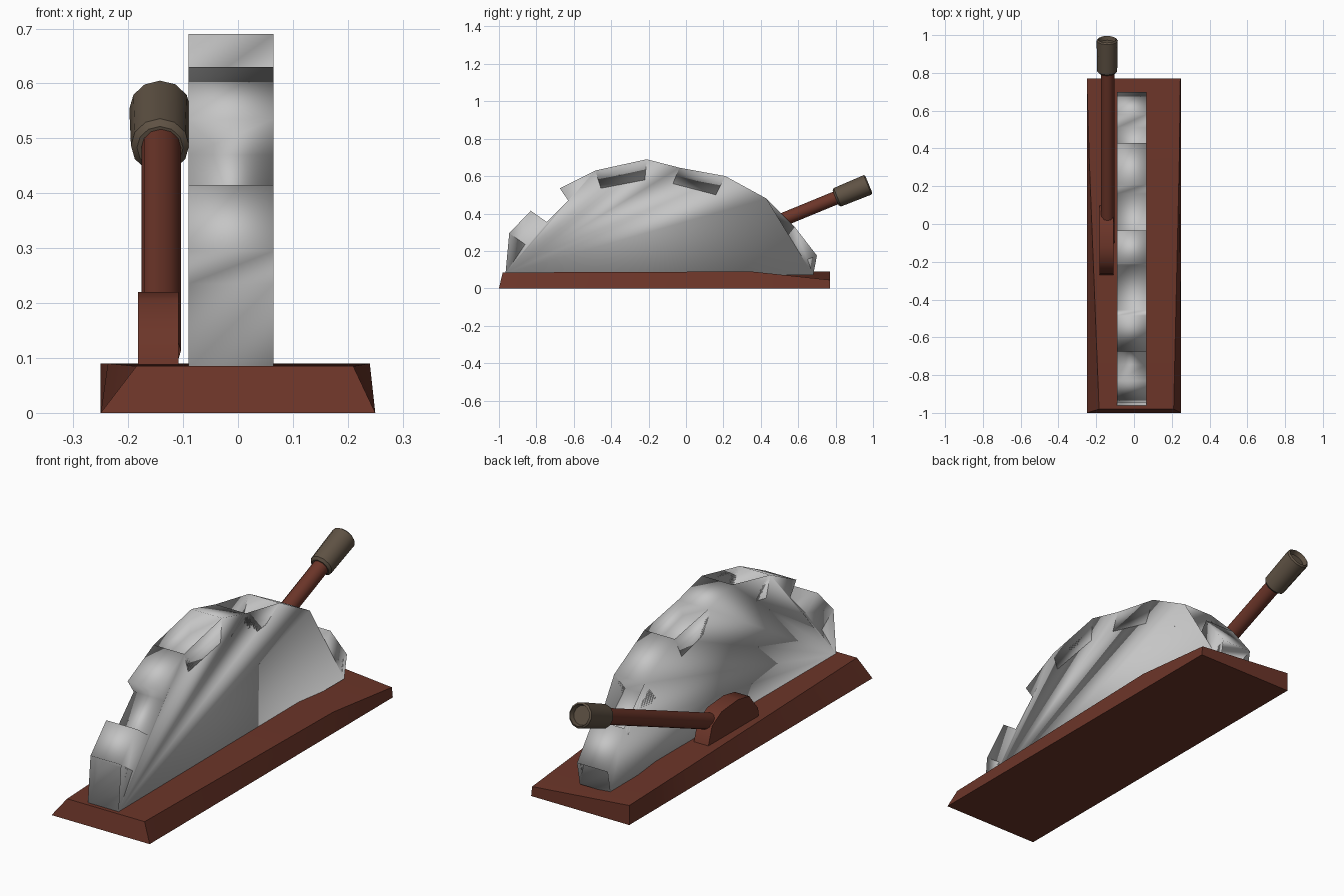
import bpy, bmesh, math
from mathutils import Vector

if "Cube" in bpy.data.objects:
    bpy.data.objects.remove(bpy.data.objects["Cube"])


def material(name, rgb):
    m = bpy.data.materials.new(name)
    m.diffuse_color = (*rgb, 1)
    m.use_nodes = True
    m.node_tree.nodes["Principled BSDF"].inputs["Base Color"].default_value = m.diffuse_color
    return m


RUST = material("rust_brown", (0.15, 0.036, 0.022))
STEEL = material("light_grey", (0.56, 0.56, 0.56))
GRIP = material("dark_taupe", (0.115, 0.085, 0.058))


def finish(bm, name, mat, angle=None):
    bmesh.ops.recalc_face_normals(bm, faces=bm.faces)
    me = bpy.data.meshes.new(name)
    bm.to_mesh(me)
    bm.free()
    ob = bpy.data.objects.new(name, me)
    bpy.context.collection.objects.link(ob)
    me.materials.append(mat)
    for p in me.polygons:
        p.use_smooth = True
    if angle:
        me.set_sharp_from_angle(angle=math.radians(angle))
    return ob


def extrude_profile(name, pts, x0, x1, mat, angle=None):
    """Extrude a (y, z) outline along x."""
    bm = bmesh.new()
    a = [bm.verts.new((x0, y, z)) for y, z in pts]
    b = [bm.verts.new((x1, y, z)) for y, z in pts]
    bm.faces.new(a)
    bm.faces.new(b[::-1])
    n = len(pts)
    for i in range(n):
        j = (i + 1) % n
        bm.faces.new((a[i], a[j], b[j], b[i]))
    bmesh.ops.triangulate(bm, faces=[f for f in bm.faces if len(f.verts) > 4])
    return finish(bm, name, mat, angle)


def lathe(name, start, direction, rings, sides, mat, angle=40):
    """Rings of (distance, radius) along an axis, closed at both ends."""
    bm = bmesh.new()
    d = Vector(direction).normalized()
    u = Vector((1, 0, 0))
    v = d.cross(u)
    loops = []
    for t, r in rings:
        c = Vector(start) + d * t
        loops.append([bm.verts.new(c + r * (u * math.cos(k) + v * math.sin(k)))
                      for k in (2 * math.pi * i / sides for i in range(sides))])
    for p, q in zip(loops, loops[1:]):
        for i in range(sides):
            j = (i + 1) % sides
            bm.faces.new((p[i], p[j], q[j], q[i]))
    bm.faces.new(loops[0][::-1])
    bm.faces.new(loops[-1])
    return finish(bm, name, mat, angle)


# Base plank: narrower top at the front, worn down at the back right corner
bottom = [(-0.25, -1, 0), (0.25, -1, 0), (0.25, 0.35, 0), (0.25, 0.77, 0),
          (-0.25, 0.77, 0), (-0.25, 0.35, 0)]
top = [(-0.185, -0.98, 0.085), (0.21, -0.98, 0.085), (0.24, 0.35, 0.09),
       (0.245, 0.77, 0.045), (-0.25, 0.77, 0.09), (-0.237, 0.35, 0.09)]
bm = bmesh.new()
lo = [bm.verts.new(p) for p in bottom]
hi = [bm.verts.new(p) for p in top]
for ring in (lo, hi):
    bm.faces.new((ring[0], ring[1], ring[2], ring[5]))
    bm.faces.new((ring[5], ring[2], ring[3], ring[4]))
for i in range(6):
    j = (i + 1) % 6
    bm.faces.new((lo[i], lo[j], hi[j], hi[i]))
finish(bm, "base", RUST, 60)

# Half gear with five teeth
gear = [(-0.965, 0.08), (-0.86, 0.235), (-0.945, 0.295), (-0.83, 0.415),
        (-0.745, 0.355), (-0.63, 0.47), (-0.675, 0.535), (-0.485, 0.63),
        (-0.455, 0.535), (-0.22, 0.58), (-0.21, 0.69), (-0.035, 0.645),
        (-0.07, 0.56), (0.16, 0.50), (0.21, 0.60), (0.43, 0.48),
        (0.35, 0.385), (0.51, 0.24), (0.58, 0.33), (0.70, 0.175),
        (0.65, 0.155), (0.68, 0.07)]
extrude_profile("half_gear", gear, -0.09, 0.065, STEEL)

# Lever socket
socket = [(-0.27, 0.08), (-0.265, 0.125), (-0.2, 0.205), (-0.12, 0.22),
          (0.0, 0.21), (0.07, 0.17), (0.1, 0.08)]
extrude_profile("lever_socket", socket, -0.182, -0.108, RUST, 50)

# Lever shaft and grip, tilted up toward the back
axis = (0, 0.175, 0.072)
lathe("lever_shaft", (-0.14, -0.1, 0.113), axis,
      [(0, 0.036), (1.0, 0.036)], 12, RUST)
lathe("lever_grip", (-0.142, 0.80, 0.483), axis,
      [(0, 0.042), (0.01, 0.053), (0.185, 0.056), (0.192, 0.048),
       (0.17, 0.042)], 12, GRIP)
